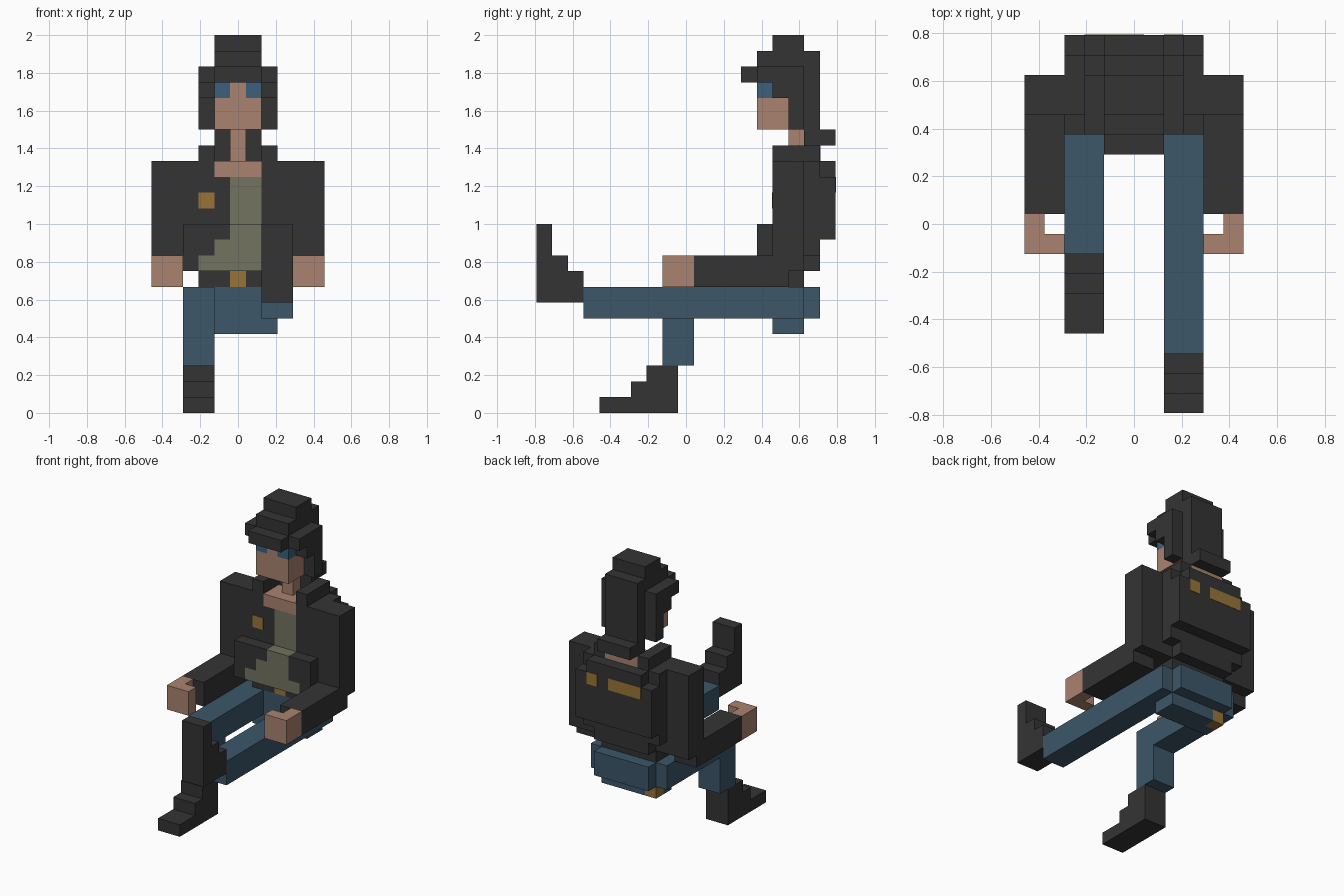
import bpy
import bmesh
from mathutils import Matrix, Vector

cube = bpy.data.objects.get("Cube")
if cube:
    bpy.data.objects.remove(cube, do_unlink=True)

# Grid: one block is a twelfth of a unit, the figure fills 11 x 19 x 24 blocks
UNIT = 1 / 12
ORIGIN = Vector((-5.5, -9.5, 0))


def material(name, rgb):
    linear = [(c / 255 / 12.92) if c < 11 else ((c / 255 + 0.055) / 1.055) ** 2.4 for c in rgb]
    mat = bpy.data.materials.new(name)
    mat.use_nodes = True
    mat.diffuse_color = (*linear, 1)
    mat.node_tree.nodes["Principled BSDF"].inputs["Base Color"].default_value = (*linear, 1)
    return mat


charcoal = material("charcoal", (52, 52, 52))
skin = material("skin", (170, 131, 112))
denim = material("denim", (60, 87, 105))
olive = material("olive", (115, 115, 96))
brass = material("brass", (152, 116, 56))
eye_blue = material("eye_blue", (60, 96, 124))


def block(x, y, z):
    """Opposite corners of a box, from its span along each axis."""
    return tuple(zip(x, y, z))


def mirrored(blocks):
    return blocks + [block((11 - b[0], 11 - a[0]), (a[1], b[1]), (a[2], b[2])) for a, b in blocks]


def part(name, mat, blocks):
    bm = bmesh.new()
    for low, high in blocks:
        low, high = Vector(low), Vector(high)
        centre = ((low + high) / 2 + ORIGIN) * UNIT
        size = (high - low) * UNIT
        bmesh.ops.create_cube(bm, size=1, matrix=Matrix.Translation(centre) @ Matrix.Diagonal((*size, 1)))
    mesh = bpy.data.meshes.new(name)
    bm.to_mesh(mesh)
    bm.free()
    mesh.materials.append(mat)
    obj = bpy.data.objects.new(name, mesh)
    bpy.context.collection.objects.link(obj)
    return obj


# Legs and boots: one bent with the foot down, one stretched out
right_x, left_x = (2, 4), (7, 9)
part("right_leg", denim, [
    block(x=right_x, y=(8, 17), z=(6, 8)),
    block(x=right_x, y=(8, 10), z=(3, 6)),
])
part("left_leg", denim, [block(x=left_x, y=(3, 17), z=(6, 8))])
part("right_boot", charcoal, [
    block(x=right_x, y=(front, 9), z=(level, level + 1))
    for level, front in enumerate((4, 6, 7))
])
part("left_boot", charcoal, [
    block(x=left_x, y=(depth, depth + 1), z=(7, top))
    for depth, top in enumerate((12, 10, 9))
])

# Pelvis, back pocket and belt
part("pelvis", denim, [
    block(x=(4, 7), y=(15, 17), z=(6, 8)),
    block(x=(3, 8), y=(17, 18), z=(6, 8)),
    block(x=(4, 8), y=(15, 17), z=(5, 6)),
    block(x=(3, 4), y=(15, 16), z=(5, 6)),
])
part("back_pocket_patch", brass, [block(x=(3, 4), y=(16, 17), z=(5, 6))])
part("belt", charcoal, [
    block(x=(3, 5), y=(15, 17), z=(8, 9)),
    block(x=(6, 8), y=(15, 17), z=(8, 9)),
    block(x=(5, 6), y=(16, 17), z=(8, 9)),
])
part("belt_buckle", brass, [block(x=(5, 6), y=(15, 16), z=(8, 9))])

# Jacket: open front, bulging hem, back panel
part("jacket_front", charcoal, [
    block(x=(2, 5), y=(15, 17), z=(9, 15)),
    block(x=(7, 9), y=(15, 17), z=(9, 15)),
] + mirrored([block(x=(2, 4), y=(15, 17), z=(15, 16))]))
part("jacket_hem", charcoal, [
    block(x=(2, 5), y=(14, 15), z=(11, 12)),
    block(x=(2, 4), y=(14, 15), z=(10, 11)),
    block(x=(2, 3), y=(14, 15), z=(9, 10)),
    block(x=(7, 9), y=(14, 15), z=(10, 12)),
    block(x=(8, 9), y=(14, 15), z=(9, 10)),
])
part("jacket_back", charcoal, [
    block(x=(2, 9), y=(17, 18), z=(10, 16)),
    block(x=(3, 8), y=(17, 18), z=(9, 10)),
    block(x=(2, 9), y=(18, 19), z=(11, 15)),
    block(x=(3, 8), y=(18, 19), z=(15, 16)),
])
part("collar", charcoal, mirrored([block(x=(3, 4), y=(15, 18), z=(16, 17))])
     + [block(x=(4, 7), y=(17, 18), z=(16, 17))])
part("chest_badge", brass, [block(x=(3, 4), y=(14.95, 15), z=(13, 14))])
part("back_stripes", brass, [
    block(x=(7, 8), y=(19, 19.03), z=(14, 15)),
    block(x=(3, 6), y=(19, 19.03), z=(14, 15)),
])

# Shirt widening towards the waist
part("shirt", olive, [
    block(x=(5, 7), y=(15, 17), z=(9, 15)),
    block(x=(5, 7), y=(14, 15), z=(11, 12)),
    block(x=(4, 7), y=(14, 15), z=(10, 11)),
    block(x=(3, 8), y=(14, 15), z=(9, 10)),
])

# Arms and curled hands
part("sleeves", charcoal, mirrored([
    block(x=(0, 2), y=(15, 17), z=(9, 16)),
    block(x=(0, 2), y=(10, 16), z=(8, 10)),
]))
part("hands", skin, mirrored([
    block(x=(0, 1), y=(9, 10), z=(8, 10)),
    block(x=(0, 2), y=(8, 9), z=(8, 10)),
]))

# Neck, nape and face
part("neck", skin, [
    block(x=(4, 7), y=(15, 17), z=(15, 16)),
    block(x=(5, 6), y=(16, 17), z=(16, 18)),
])
part("nape", skin, [block(x=(4, 7), y=(18, 18.03), z=(16, 17))])
part("face", skin, [
    block(x=(4, 7), y=(14, 17), z=(18, 20)),
    block(x=(5, 6), y=(14, 17), z=(20, 21)),
])
part("eyes", eye_blue, mirrored([block(x=(4, 5), y=(14, 15), z=(20, 21))]))

# Hair: stepped crown, fringe, sides and tail
part("hair_crown", charcoal, [
    block(x=(4, 7), y=(15, 17), z=(23, 24)),
    block(x=(4, 7), y=(14, 18), z=(22, 23)),
    block(x=(4, 7), y=(13, 17), z=(21, 22)),
])
part("hair_sides", charcoal, mirrored([
    block(x=(3, 4), y=(14, 17), z=(21, 22)),
    block(x=(3, 4), y=(15, 17), z=(20, 21)),
    block(x=(3, 4), y=(16, 17), z=(18, 20)),
]))
part("hair_back", charcoal, [
    block(x=(4, 7), y=(17, 18), z=(18, 22)),
    block(x=(4, 7), y=(17, 19), z=(17, 18)),
])
